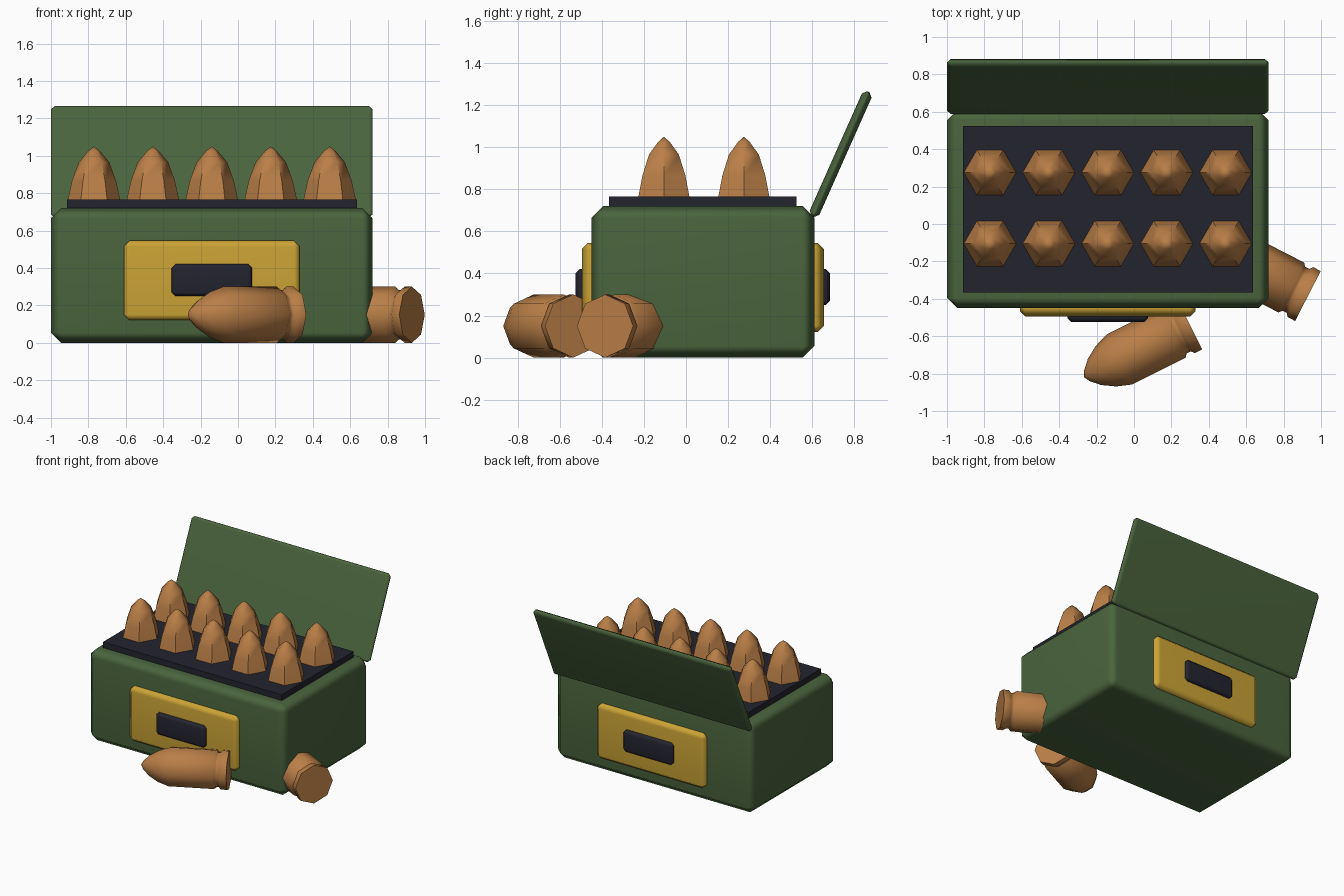
import bpy, bmesh
from math import radians, cos, sin, pi
from mathutils import Matrix, Vector

cube = bpy.data.objects.get("Cube")
if cube:
    bpy.data.objects.remove(cube, do_unlink=True)


def material(name, rgb):
    m = bpy.data.materials.new(name)
    m.use_nodes = True
    m.diffuse_color = (*rgb, 1)
    m.node_tree.nodes["Principled BSDF"].inputs["Base Color"].default_value = (*rgb, 1)
    return m


GREEN = material("olive green", (0.068, 0.128, 0.047))
YELLOW = material("mustard yellow", (0.60, 0.37, 0.036))
DARK = material("dark navy", (0.017, 0.017, 0.028))
COPPER = material("copper", (0.49, 0.21, 0.063))


def finish(name, bm, mat):
    """Turn a bmesh into a smooth-shaded object with crisp edges."""
    bmesh.ops.recalc_face_normals(bm, faces=bm.faces)
    mesh = bpy.data.meshes.new(name)
    bm.to_mesh(mesh)
    bm.free()
    mesh.materials.append(mat)
    ob = bpy.data.objects.new(name, mesh)
    bpy.context.collection.objects.link(ob)
    bpy.ops.object.select_all(action="DESELECT")
    ob.select_set(True)
    bpy.context.view_layer.objects.active = ob
    bpy.ops.object.shade_smooth_by_angle(angle=radians(50))
    return ob


def block(name, center, size, bevel, mat, tilt=0):
    """Box with chamfered edges, tilted about x."""
    bm = bmesh.new()
    bmesh.ops.create_cube(bm, size=1)
    bmesh.ops.scale(bm, vec=size, verts=bm.verts)
    if bevel:
        bmesh.ops.bevel(bm, geom=bm.edges[:], offset=bevel, segments=1,
                        affect="EDGES", profile=0.5)
    ob = finish(name, bm, mat)
    ob.location = center
    ob.rotation_euler.x = tilt
    if bevel:
        mod = ob.modifiers.new("flat faces", "WEIGHTED_NORMAL")
        mod.keep_sharp = True
    return ob


def lathe(name, profile, sides, mat, origin, axis=(0, 0, 1)):
    """Turn (height, radius) rings about an axis; the last ring closes in a tip."""
    bm = bmesh.new()
    rings = [[bm.verts.new((r * cos(2 * pi * i / sides), r * sin(2 * pi * i / sides), h))
              for i in range(sides)] for h, r in profile[:-1]]
    tip = bm.verts.new((0, 0, profile[-1][0]))
    bm.faces.new(rings[0][::-1])
    for i in range(sides):
        j = (i + 1) % sides
        for a, b in zip(rings, rings[1:]):
            bm.faces.new((a[i], a[j], b[j], b[i]))
        bm.faces.new((rings[-1][i], rings[-1][j], tip))
    ob = finish(name, bm, mat)
    # keep one ring corner pointing straight up when lying down
    z = Vector(axis).normalized()
    x = Vector((1, 0, 0)) if z.z > 0.9 else Vector((0, 0, 1))
    ob.matrix_world = Matrix.Translation(origin) @ Matrix((x, z.cross(x), z)).transposed().to_4x4()
    return ob


# Crate body, dark insert and open lid
CX, CY = -0.14, 0.08
block("crate_body", (CX, CY, 0.36), (1.72, 1.06, 0.72), 0.055, GREEN)
block("inner_tray", (CX, CY, 0.733), (1.55, 0.89, 0.065), 0, DARK)
block("open_lid", (CX, 0.735, 0.967), (1.72, 0.05, 0.65), 0.02, GREEN, radians(-24))

# Label plates and latches on front and back
for side, y in (("front", CY - 0.53), ("back", CY + 0.53)):
    out = -1 if side == "front" else 1
    block(side + "_plate", (CX, y, 0.333), (0.94, 0.09, 0.425), 0.03, YELLOW)
    block(side + "_latch", (CX, y + out * 0.035, 0.335), (0.43, 0.08, 0.17), 0.02, DARK)

# Two rows of rounds standing in the tray
standing = [(0, 0.14), (0.1, 0.118), (0.2, 0.082), (0.26, 0.032), (0.285, 0)]
for row, y in enumerate((-0.105, 0.275)):
    for col in range(5):
        lathe(f"standing_round_{row}_{col}", standing, 6, COPPER,
              (-0.77 + 0.315 * col, y, 0.765))

# Two loose rounds lying on the ground
loose = [(0, 0.15), (0.045, 0.15), (0.06, 0.132), (0.085, 0.132), (0.1, 0.15), (0.42, 0.15),
         (0.5, 0.122), (0.57, 0.078), (0.615, 0.032), (0.632, 0)]
lathe("loose_round_front", loose, 8, COPPER, (0.298, -0.536, 0.15), (-0.894, -0.447, 0))
lathe("loose_round_side", loose, 8, COPPER, (0.93, -0.385, 0.15), (-0.89, 0.456, 0))
